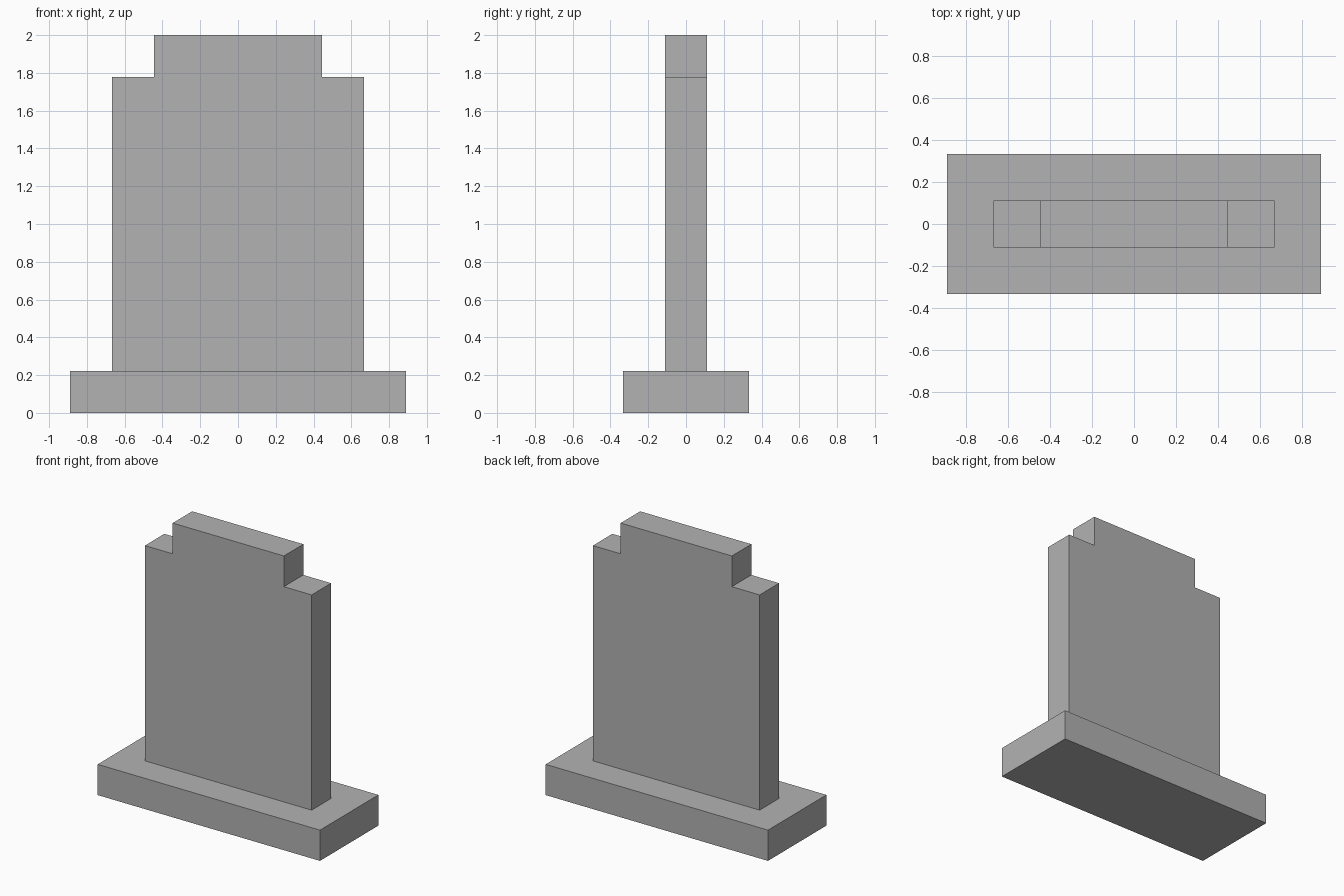
import bpy
import bmesh

cube = bpy.data.objects.get("Cube")
if cube:
    bpy.data.objects.remove(cube, do_unlink=True)

U = 2 / 18  # one block unit

stone = bpy.data.materials.new("grey stone")
stone.use_nodes = True
grey = (0.448, 0.448, 0.448, 1)
stone.diffuse_color = grey
stone.node_tree.nodes["Principled BSDF"].inputs["Base Color"].default_value = grey


def extruded(name, half_profile, depth):
    """Mirror a right-hand outline (x, z) and extrude it along y, in block units."""
    outline = half_profile + [(-x, z) for x, z in reversed(half_profile)]
    bm = bmesh.new()
    face = bm.faces.new([bm.verts.new((x * U, -depth * U / 2, z * U)) for x, z in outline])
    result = bmesh.ops.extrude_face_region(bm, geom=[face])
    verts = [v for v in result["geom"] if isinstance(v, bmesh.types.BMVert)]
    bmesh.ops.translate(bm, verts=verts, vec=(0, depth * U, 0))
    bmesh.ops.recalc_face_normals(bm, faces=bm.faces[:])
    mesh = bpy.data.meshes.new(name)
    bm.to_mesh(mesh)
    bm.free()
    mesh.materials.append(stone)
    obj = bpy.data.objects.new(name, mesh)
    bpy.context.collection.objects.link(obj)
    return obj


# Low plinth
extruded("plinth", [(8, 0), (8, 2)], 6)

# Upright slab with stepped shoulders
extruded("headstone", [(6, 2), (6, 16), (4, 16), (4, 18)], 2)
